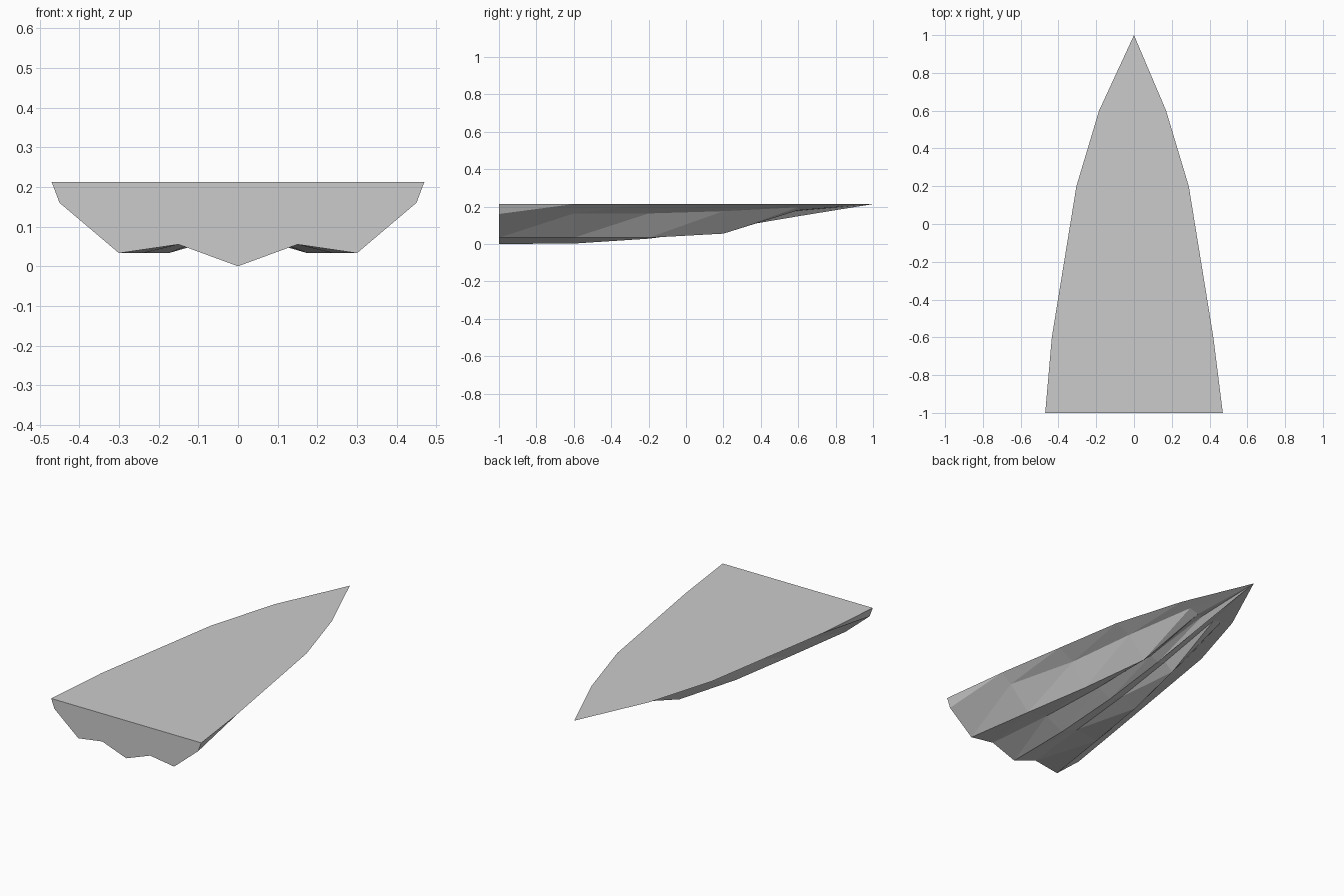
import bpy
import bmesh

cube = bpy.data.objects.get("Cube")
if cube:
    bpy.data.objects.remove(cube, do_unlink=True)

# Plain grey hull material
grey = bpy.data.materials.new("hull grey")
grey.use_nodes = True
colour = (0.6, 0.6, 0.6, 1)
grey.diffuse_color = colour
grey.node_tree.nodes["Principled BSDF"].inputs["Base Color"].default_value = colour

DECK = 0.213
# Stations from transom to bow: y, starboard edge offset, keel height,
# then (x, z) of groove, lower chine and upper chine, and deck half width
stations = [
    (-1.0, 0, 0, (0.15, 0.055), (0.3, 0.033), (0.45, 0.16), 0.47),
    (-0.6, 0.015, 0.002, (0.11, 0.058), (0.24, 0.033), (0.36, 0.163), 0.42),
    (-0.2, 0.015, 0.028, (0.08, 0.07), (0.175, 0.033), (0.26, 0.163), 0.355),
    (0.2, 0.015, 0.08, (0.05, 0.1), (0.1, 0.055), (0.2, 0.175), 0.29),
    (0.6, 0.015, 0.148, (0.025, 0.178), (0.055, 0.18), (0.11, 0.196), 0.17),
]

bm = bmesh.new()
rings = []
for y, shift, keel, groove, chine, upper, width in stations:
    half = [groove, chine, upper, (width, DECK)]
    right = [bm.verts.new((-x, y, z)) for x, z in reversed(half)]
    right[0].co.x -= shift
    middle = bm.verts.new((0, y, keel))
    left = [bm.verts.new((x, y, z)) for x, z in half]
    rings.append(right + [middle] + left)
bow = bm.verts.new((0, 1, DECK))

# Hull plating: each panel split from its aft lower to its forward upper corner
for aft, fore in zip(rings, rings[1:]):
    mid = len(aft) // 2
    for i in range(len(aft) - 1):
        low, high = (i + 1, i) if i < mid else (i, i + 1)
        bm.faces.new((aft[low], aft[high], fore[high]))
        bm.faces.new((aft[low], fore[high], fore[low]))
for a, b in zip(rings[-1], rings[-1][1:]):
    bm.faces.new((a, b, bow))

# Flat transom and deck
bm.faces.new(rings[0])
bm.faces.new([r[0] for r in rings] + [bow] + [r[-1] for r in reversed(rings)])
bmesh.ops.recalc_face_normals(bm, faces=bm.faces)

mesh = bpy.data.meshes.new("boat_hull")
bm.to_mesh(mesh)
bm.free()
mesh.materials.append(grey)
hull = bpy.data.objects.new("boat_hull", mesh)
bpy.context.collection.objects.link(hull)
